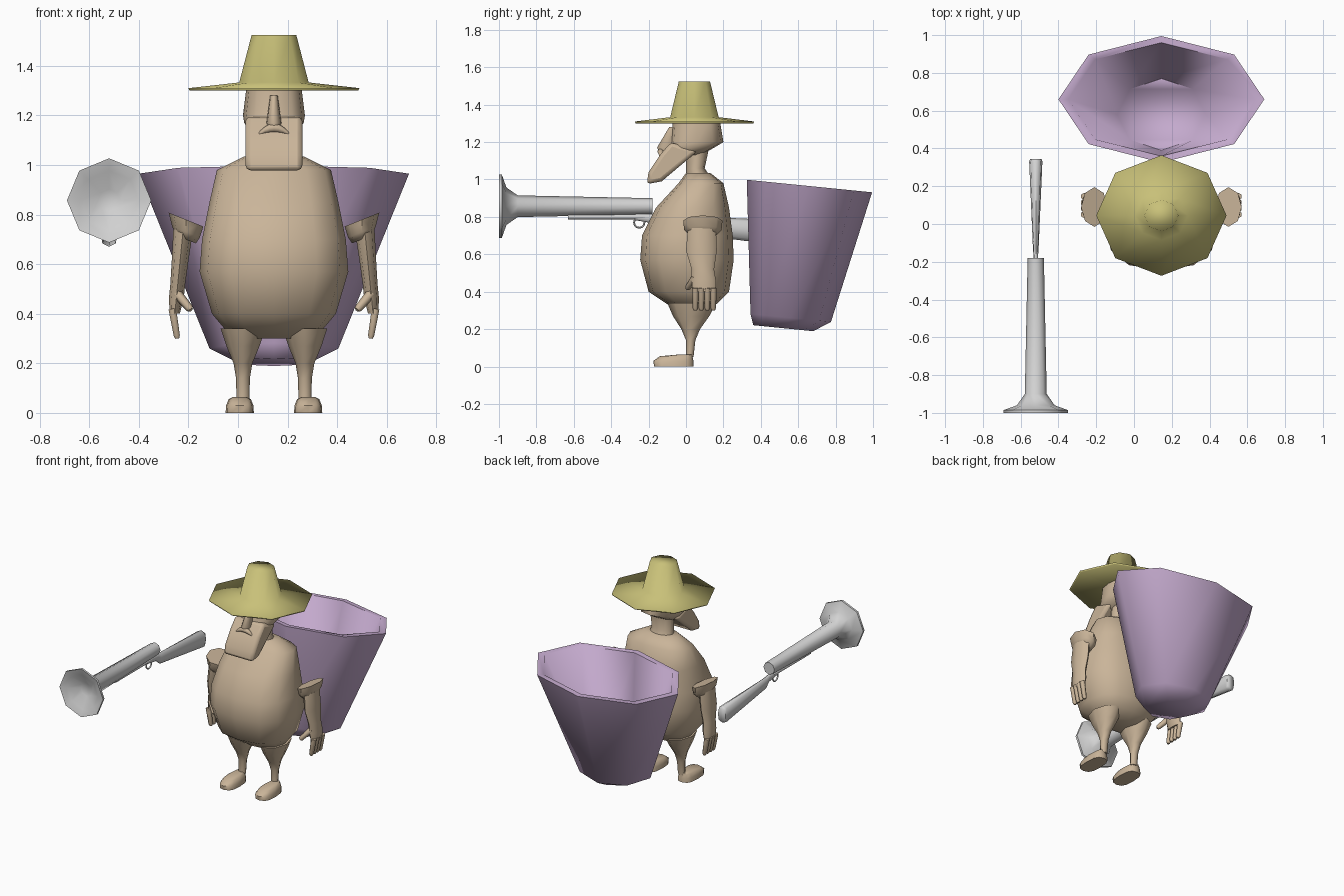
import bpy
import bmesh
import math
from mathutils import Vector

if "Cube" in bpy.data.objects:
    bpy.data.objects.remove(bpy.data.objects["Cube"])

X, Y, Z = Vector((1, 0, 0)), Vector((0, 1, 0)), Vector((0, 0, 1))
BODY = X * .145     # centre line of the figure
GUN = X * -.52      # centre line of the gun


def material(name, red, green, blue):
    made = bpy.data.materials.new(name)
    made.use_nodes = True
    made.diffuse_color = (red, green, blue, 1)
    shader = made.node_tree.nodes["Principled BSDF"]
    shader.inputs["Base Color"].default_value = made.diffuse_color
    return made


SKIN = material("tan skin", .59, .46, .32)
STRAW = material("straw yellow", .58, .53, .19)
LILAC = material("lilac", .55, .4, .61)
METAL = material("pale grey", .65, .65, .65)


def finish(part, colour, sharp_angle):
    part.data.materials.append(colour)
    bpy.ops.object.select_all(action="DESELECT")
    part.select_set(True)
    bpy.context.view_layer.objects.active = part
    bpy.ops.object.shade_smooth_by_angle(angle=math.radians(sharp_angle))
    return part


def ring(centre, across, along, sides=8, power=1):
    """Closed loop spanned by two half-axes; power under 1 squares it off."""
    def squared(value):
        return math.copysign(abs(value) ** power, value) if abs(value) > 1e-6 else 0
    turns = [math.tau * step / sides for step in range(sides)]
    return [centre + across * squared(math.cos(turn)) + along * squared(math.sin(turn))
            for turn in turns]


def loft(name, rings, colour, sharp_angle=60):
    """Skin a row of loops and cap both ends."""
    bm = bmesh.new()
    loops = [[bm.verts.new(point) for point in loop] for loop in rings]
    for lower, upper in zip(loops, loops[1:]):
        for step in range(len(lower)):
            bm.faces.new((lower[step - 1], lower[step], upper[step], upper[step - 1]))
    bm.faces.new(loops[0])
    bm.faces.new(loops[-1])
    bmesh.ops.recalc_face_normals(bm, faces=bm.faces)
    mesh = bpy.data.meshes.new(name)
    bm.to_mesh(mesh)
    bm.free()
    part = bpy.data.objects.new(name, mesh)
    bpy.context.collection.objects.link(part)
    return finish(part, colour, sharp_angle)


def stack(name, sections, base=BODY, lean=X * 0, sides=12, power=1):
    """Loft of level sections: height, half width, front y, back y."""
    return loft(name, [ring(base + lean * height + Y * (front + back) / 2 + Z * height,
                            X * width, Y * (back - front) / 2, sides, power)
                       for height, width, front, back in sections], SKIN)


def digit(name, start, end, radius, side_axis):
    """Finger or thumb tapering to a blunt tip."""
    axis = (end - start).normalized()
    across = axis.cross(side_axis).normalized() * radius
    along = axis.cross(across)
    loft(name, [ring(start.lerp(end, part), across * size, along * size, 6)
                for part, size in ((0, 1), (.9, .8), (1, .5))], SKIN)


# Torso and neck
stack("torso", [(.3, .12, -.05, .12), (.34, .2, -.11, .17), (.4, .25, -.2, .23),
                (.57, .3, -.245, .255), (.7, .29, -.235, .25), (.85, .26, -.16, .23),
                (.98, .23, -.04, .2), (1.035, .12, 0, .13)], power=.8)
stack("neck", [(1, .09, 0, .14), (1.06, .08, 0, .1), (1.2, .08, 0, .13)])

# Head
stack("head", [(1.13, .09, -.08, .08), (1.17, .12, -.09, .15),
               (1.2, .125, -.08, .2), (1.32, .11, -.07, .18)], power=.75)

# Beard: side outline swept across the jaw
outline = [(-.08, 1.2), (-.14, 1.13), (-.2, 1.04), (-.21, .975), (-.13, .99), (.06, 1.15)]
beard = loft("beard", [[BODY + X * edge + Y * depth + Z * height for depth, height in outline]
                       for edge in (-.115, .115)], SKIN)
soften = beard.modifiers.new("soft edges", "BEVEL")
soften.width = .02
soften.segments = 2

# Nose and moustache
stack("nose", [(1.14, .02, -.14, -.06), (1.17, .03, -.155, -.06), (1.28, .015, -.09, -.05)])
whiskers = []
for step in range(-4, 5):
    spread = abs(step) / 4
    radius = .004 + .014 * math.cos(spread * math.pi / 2)
    droop = Z * (1.15 - .035 * spread ** 2)
    whiskers.append(ring(BODY + X * step * .018 - Y * .135 + droop, Y * radius, Z * radius))
loft("moustache", whiskers, SKIN)

# Limbs, built alike on both sides
for side, out in (("left", X), ("right", -X)):
    # Tilted open sleeve above a forearm that leans outwards to the hand
    shoulder = BODY + out * .355 + Y * .09
    loft(side + "_sleeve", [ring(shoulder + Z * height, (out + Z * .4) * width, Y * depth)
                            for height, width, depth in
                            ((.78, .07, .105), (.73, .056, .1), (.7, .04, .07))], SKIN)
    stack(side + "_arm", [(.74, .04, .01, .16), (.62, .034, 0, .165), (.52, .03, .03, .15),
                          (.46, .03, .03, .16), (.4, .02, .035, .16)],
          BODY + out * .44, out * -.1, sides=8)
    for finger in range(4):
        knuckle = BODY + out * .41 + Y * (.05 + .032 * finger) + Z * .42
        digit(f"{side}_finger_{finger + 1}", knuckle, knuckle - out * .02 - Z * .12, .018, X)
    wrist = BODY + out * .39 + Y * .05 + Z * .48
    digit(side + "_thumb", wrist, wrist - out * .055 - Y * .045 - Z * .065, .02, Y)

    stack(side + "_leg", [(.05, .026, 0, .04), (.14, .028, 0, .05), (.2, .038, -.025, .075),
                          (.27, .067, -.07, .125), (.34, .09, -.1, .16)],
          BODY + out * .125, sides=8)
    stack(side + "_foot", [(0, .057, -.17, .04), (.03, .055, -.175, .04),
                           (.055, .045, -.14, .035), (.065, .026, -.03, .035)],
          BODY + out * .138, power=.7)

# Hat: eight-sided, shaded softly all over
hat_profile = [(1.3, .02), (1.3, .34), (1.31, .345), (1.333, .14), (1.525, .09)]
loft("hat", [ring(BODY + Y * .045 + Z * height, X * radius, Y * radius * .925)
             for height, radius in hat_profile], STRAW, 180)

# Basket: oval eight-sided rings that slope down to the back
shell = [(.52, .205, .15, .16), (.56, .26, .26, .215), (.66, .965, .545, .335),
         (.66, .965, .495, .3), (.58, .37, .235, .19)]
loft("basket", [ring(BODY + Y * depth + Z * height, X * width, (Y - Z * .1) * reach)
                for depth, height, width, reach in shell], LILAC, 72)

# Gun barrel with flared muzzle
bore = GUN + Z * .857
barrel = [(-.94, .045), (-.985, .12), (-1, .17), (-.985, .17), (-.96, .1),
          (-.9, .058), (-.18, .043)]
loft("gun_barrel", [ring(bore + Y * depth, X * radius, Z * radius)
                    for depth, radius in barrel], METAL, 65)

# Stock: narrow wrist widening to the butt
stock = [(-.27, .8, .012, .018), (-.17, .79, .012, .025), (-.13, .77, .015, .04),
         (.33, .73, .035, .06), (.345, .73, .03, .05)]
loft("gun_stock", [ring(GUN + Y * depth + Z * height, X * width, Z * tall, power=.75)
                   for depth, height, width, tall in stock], METAL)

# Rail under the barrel and trigger guard
loft("gun_rail", [ring(GUN + Y * depth + Z * .8, X * .014, Z * .013)
                  for depth in (-.63, -.22)], METAL)
bpy.ops.mesh.primitive_torus_add(location=GUN - Y * .25 + Z * .77,
                                 rotation=Y * math.pi / 2,
                                 major_radius=.028, minor_radius=.005,
                                 major_segments=12, minor_segments=6)
guard = bpy.context.object
guard.name = "trigger_guard"
finish(guard, METAL, 60)
